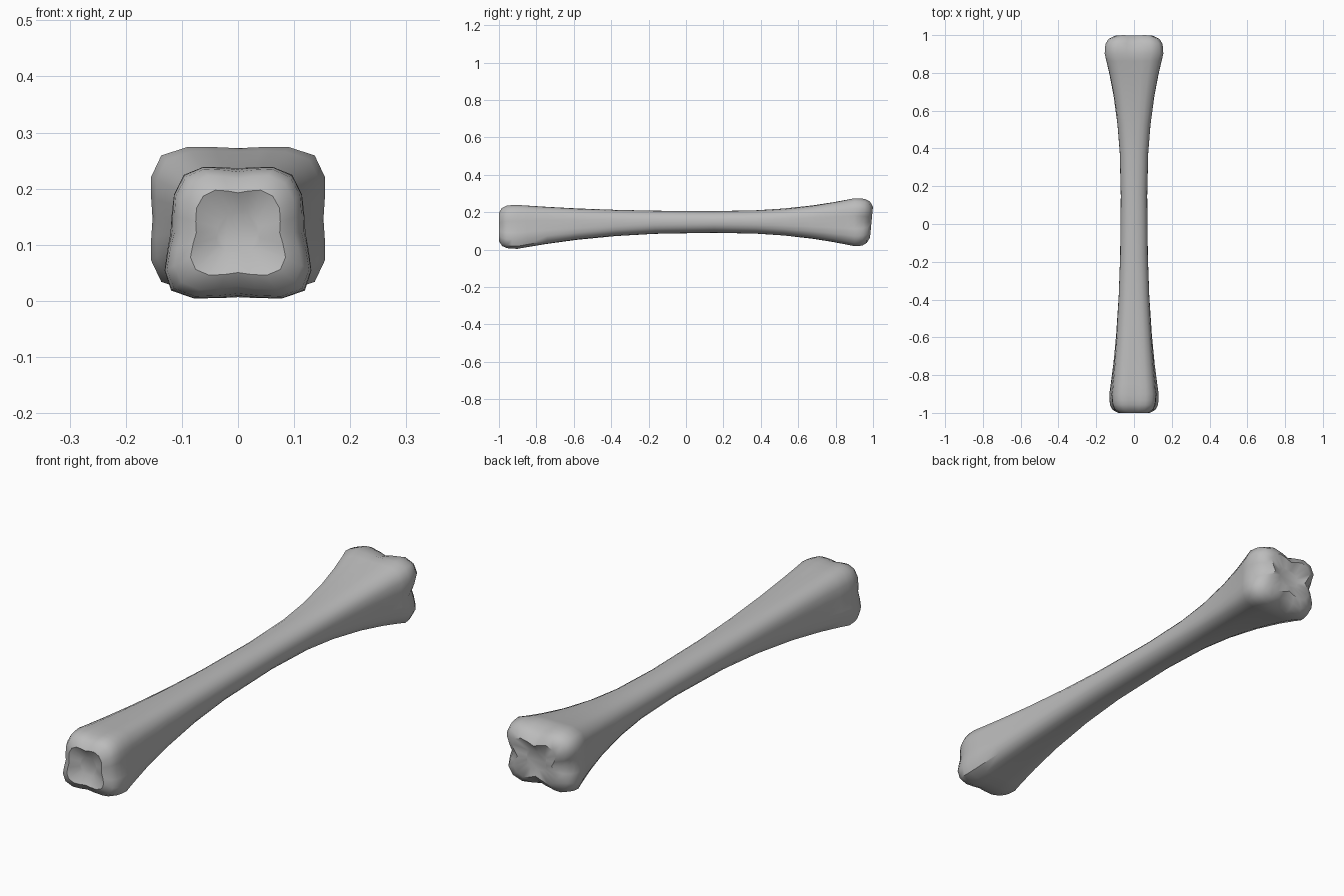
import bpy, bmesh
from math import cos, sin, pi
from mathutils import Vector

cube = bpy.data.objects.get("Cube")
if cube:
    bpy.data.objects.remove(cube)

SIDES = 24
KNUCKLE = 0.9        # distance from the centre to the widest part of each end
CAP_LENGTH = 0.105   # rounding beyond the widest part
WAIST_Y = 0.15
WAIST = Vector((0.07, 0.09, 0.206))   # half width, bottom, top


def mix(start, end, amount):
    return start + (end - start) * amount


def section(y, size, squareness, groove=0, taper=0, slope=0):
    """Rounded square outline with a groove in the middle of each side."""
    half, low, high = size
    middle, tall = (low + high) / 2, (high - low) / 2
    points = []
    for i in range(SIDES):
        angle = 2 * pi * i / SIDES
        c, s = cos(angle), sin(angle)
        radius = (abs(c) ** squareness + abs(s) ** squareness) ** (-1 / squareness)
        radius *= 1 - groove * max(0, cos(4 * angle))
        across, up = radius * c, radius * s
        points.append(Vector((half * across * (1 - taper * up),
                              y + slope * tall * (up - 1),
                              middle + tall * up)))
    return points


def bone_end(direction, size, groove, taper, slope):
    """Outlines from beside the waist out to the hollow middle of one end."""
    outlines = []
    # Flaring shaft
    for t in (0.3, 0.5, 0.7, 0.85, 0.95):
        flare = t ** 2.3
        outlines.append(section(mix(WAIST_Y, direction * KNUCKLE, t),
                                mix(WAIST, size, flare),
                                mix(2.2, 5, flare), 0.02 * flare, taper * flare))
    # Rounded knuckles, with grooves deepening towards the tip
    middle = Vector((0, (size.y + size.z) / 2, (size.y + size.z) / 2))
    for u in (0, 0.3, 0.55, 0.8, 0.95):
        scale = (1 - u ** 4) ** 0.25
        outlines.append(section(direction * (KNUCKLE + CAP_LENGTH * u),
                                mix(middle, size, scale), 5 - u,
                                0.03 + groove * u, taper, slope * u))
    # Shallow dish between the knuckles
    outlines.append(section(direction * (KNUCKLE + CAP_LENGTH * 0.75),
                            mix(middle, size, 0.3), 3, groove / 2, taper))
    return outlines


front = bone_end(-1, Vector((0.124, 0.003, 0.24)), 0.06, 0.12, 0)
back = bone_end(1, Vector((0.157, 0.017, 0.276)), 0.22, 0, 0.1)
outlines = front[::-1] + [section(WAIST_Y, WAIST, 2.2)] + back

# Skin the outlines into one closed surface
bm = bmesh.new()
rings = [[bm.verts.new(p) for p in outline] for outline in outlines]
for a, b in zip(rings, rings[1:]):
    for i in range(SIDES):
        j = (i + 1) % SIDES
        bm.faces.new((a[i], a[j], b[j], b[i]))
for ring in (rings[0], rings[-1]):
    bm.faces.new(ring)
bmesh.ops.recalc_face_normals(bm, faces=bm.faces)

mesh = bpy.data.meshes.new("bone")
bm.to_mesh(mesh)
bm.free()
bone = bpy.data.objects.new("bone", mesh)
bpy.context.collection.objects.link(bone)

# Single flat grey
grey = bpy.data.materials.new("bone grey")
grey.use_nodes = True
colour = (0.5, 0.5, 0.5, 1)
grey.diffuse_color = colour
grey.node_tree.nodes["Principled BSDF"].inputs["Base Color"].default_value = colour
mesh.materials.append(grey)

bpy.ops.object.select_all(action='DESELECT')
bone.select_set(True)
bpy.context.view_layer.objects.active = bone
bpy.ops.object.shade_smooth_by_angle(angle=pi / 4)
